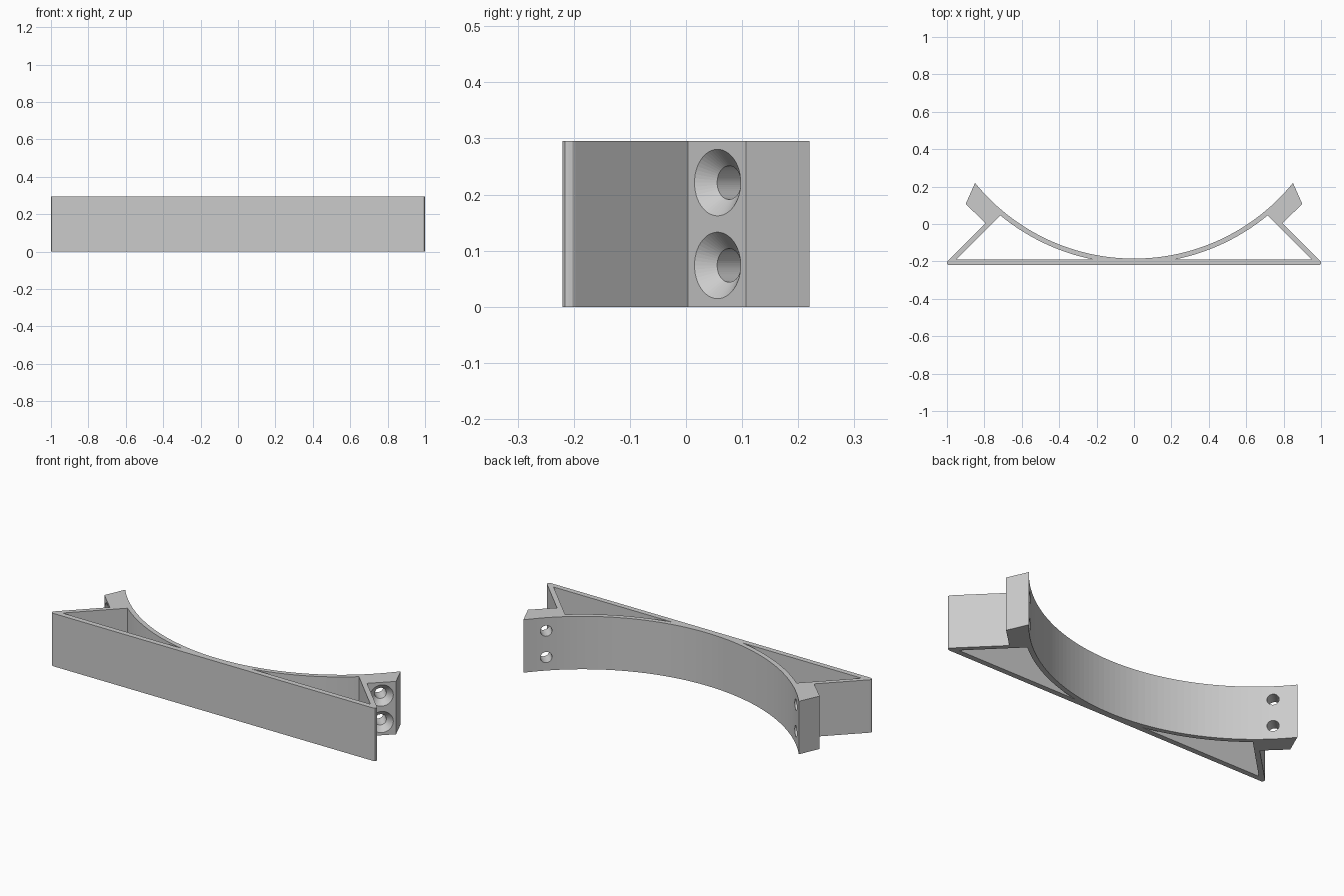
import bpy, bmesh
from math import sin, cos, asin, sqrt
from mathutils import Vector

HEIGHT = 0.295
CENTRE_Y, R_IN, R_OUT = 0.91, 1.095, 1.121   # curved band
PLATE_TOP = -0.19

cube = bpy.data.objects.get("Cube")
if cube:
    bpy.data.objects.remove(cube, do_unlink=True)

grey = bpy.data.materials.new("plain grey")
grey.use_nodes = True
colour = (0.6, 0.6, 0.6, 1)
grey.diffuse_color = colour
grey.node_tree.nodes["Principled BSDF"].inputs["Base Color"].default_value = colour


def arc(radius, x0, x1, steps):
    """Points on the band's circle from x0 to x1."""
    a, b = asin(x0 / radius), asin(x1 / radius)
    angles = [a + (b - a) * i / steps for i in range(steps + 1)]
    return [(radius * sin(t), CENTRE_Y - radius * cos(t)) for t in angles]


def mirror(points):
    return [(-x, y) for x, y in reversed(points)]


# Outline: front plate with rounded tips, slanted struts, end blocks, curved band
side = [(0.99, -0.22), (0.997, -0.216), (1, -0.209), (0.999, -0.202), (0.995, -0.197),
        (0.793, 0.004), (0.9, 0.107)]
outline = side + arc(R_IN, 0.85, -0.85, 56) + mirror(side)

# Openings between plate, strut and band
x_meet = sqrt(R_OUT ** 2 - (CENTRE_Y - PLATE_TOP) ** 2)
pocket = [(0.95, PLATE_TOP)] + arc(R_OUT, 0.714, x_meet, 20)

curve = bpy.data.curves.new("bracket_profile", "CURVE")
curve.dimensions = "2D"
curve.fill_mode = "BOTH"
curve.extrude = HEIGHT / 2
for loop in (outline, pocket, mirror(pocket)):
    spline = curve.splines.new("POLY")
    spline.points.add(len(loop) - 1)
    for point, (x, y) in zip(spline.points, loop):
        point.co = (x, y, 0, 1)
    spline.use_cyclic_u = True

# Extrude the profile into one closed solid
profile = bpy.data.objects.new("bracket_profile", curve)
bpy.context.collection.objects.link(profile)
bpy.context.view_layer.update()
mesh = bpy.data.meshes.new_from_object(profile.evaluated_get(bpy.context.evaluated_depsgraph_get()))
bpy.data.objects.remove(profile, do_unlink=True)
bm = bmesh.new()
bm.from_mesh(mesh)
bmesh.ops.remove_doubles(bm, verts=bm.verts, dist=0.0001)
bmesh.ops.translate(bm, verts=bm.verts, vec=(0, 0, HEIGHT / 2))
bmesh.ops.recalc_face_normals(bm, faces=bm.faces)
for face in bm.faces:
    face.smooth = False
    face.material_index = 0
bm.to_mesh(mesh)
bm.free()
mesh.materials.clear()
mesh.materials.append(grey)
bracket = bpy.data.objects.new("curved_bracket", mesh)
bracket.data.name = "curved_bracket"
bpy.context.collection.objects.link(bracket)


# Countersunk screw holes, two in each end block
def drill(bm, start, inward):
    """Lathe a countersink and bore along the inward direction."""
    across, up = inward.cross(Vector((0, 0, 1))), Vector((0, 0, 1))
    steps = [(-0.01, 0.069), (0.03, 0.03), (0.2, 0.03)]
    sides = 48
    rings = []
    for depth, radius in steps:
        rings.append([bm.verts.new(start + inward * depth + radius * (
            across * cos(i * 6.28318531 / sides) + up * sin(i * 6.28318531 / sides)))
            for i in range(sides)])
    for low, high in zip(rings, rings[1:]):
        for i in range(sides):
            j = (i + 1) % sides
            bm.faces.new((low[i], low[j], high[j], high[i]))
    bm.faces.new(rings[0])
    bm.faces.new(rings[-1])


bm = bmesh.new()
for s in (1, -1):
    for z in (HEIGHT * 0.25, HEIGHT * 0.75):
        drill(bm, Vector((s * 0.8465, 0.0555, z)), Vector((-s, 1, 0)).normalized())
bmesh.ops.recalc_face_normals(bm, faces=bm.faces)
cutter_mesh = bpy.data.meshes.new("screw_hole_cutter")
bm.to_mesh(cutter_mesh)
bm.free()
cutter_mesh.materials.append(grey)
cutter = bpy.data.objects.new("screw_hole_cutter", cutter_mesh)
bpy.context.collection.objects.link(cutter)
cutter.hide_render = True
cutter.hide_viewport = True
cutter.display_type = "WIRE"

cut = bracket.modifiers.new("screw holes", "BOOLEAN")
cut.operation = "DIFFERENCE"
cut.solver = "EXACT"
cut.object = cutter
